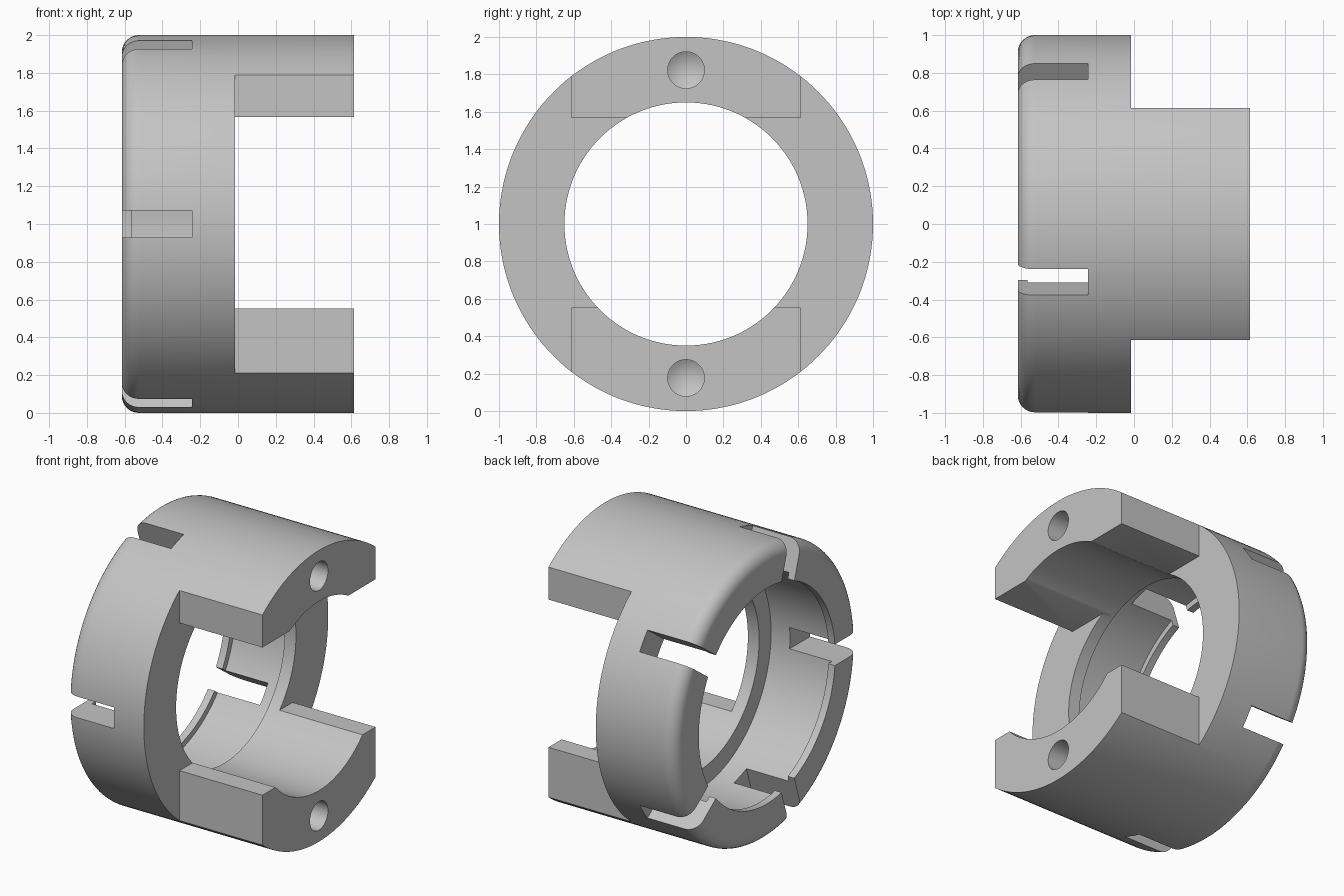
import bpy, bmesh, math
from mathutils import Matrix, Vector

if "Cube" in bpy.data.objects:
    bpy.data.objects.remove(bpy.data.objects["Cube"], do_unlink=True)

grey = bpy.data.materials.new("plain_grey")
grey.use_nodes = True
grey.diffuse_color = (0.55, 0.55, 0.55, 1)
grey.node_tree.nodes["Principled BSDF"].inputs["Base Color"].default_value = (0.55, 0.55, 0.55, 1)

END, STEP, RADIUS, BORE, FILLET = 0.615, -0.015, 1.0, 0.65, 0.09


def finish(name, bm):
    bmesh.ops.recalc_face_normals(bm, faces=bm.faces)
    mesh = bpy.data.meshes.new(name)
    bm.to_mesh(mesh)
    bm.free()
    mesh.materials.append(grey)
    obj = bpy.data.objects.new(name, mesh)
    bpy.context.collection.objects.link(obj)
    return obj


def revolve(name, profile, height, steps, closed):
    """Turn an (x, radius) profile around a line parallel to x."""
    bm = bmesh.new()
    verts = [bm.verts.new((x, 0, height + r)) for x, r in profile]
    edges = [bm.edges.new(pair) for pair in zip(verts, verts[1:])]
    if closed:
        edges.append(bm.edges.new((verts[-1], verts[0])))
    bmesh.ops.spin(bm, geom=verts + edges, cent=(0, 0, height), axis=(1, 0, 0),
                   angle=math.tau, steps=steps, use_duplicate=False)
    bmesh.ops.remove_doubles(bm, verts=bm.verts, dist=1e-4)
    return finish(name, bm)


def prism(name, outline, x0, x1):
    """Extrude a (y, z) outline along x."""
    bm = bmesh.new()
    face = bm.faces.new([bm.verts.new((x0, y, z)) for y, z in outline])
    new = bmesh.ops.extrude_face_region(bm, geom=[face])["geom"]
    bmesh.ops.translate(bm, vec=(x1 - x0, 0, 0),
                        verts=[v for v in new if isinstance(v, bmesh.types.BMVert)])
    return finish(name, bm)


def cut(target, cutter):
    mod = target.modifiers.new("cut", "BOOLEAN")
    mod.operation = "DIFFERENCE"
    mod.solver = "EXACT"
    mod.object = cutter
    bpy.context.view_layer.objects.active = target
    bpy.ops.object.modifier_apply(modifier=mod.name)
    bpy.data.objects.remove(cutter, do_unlink=True)


# Ring body: rounded rim, retaining lip, wide socket, narrower bore
rim = [(-END + FILLET * (1 - math.cos(a)), RADIUS - FILLET * (1 - math.sin(a)))
       for a in (math.radians(90 * i / 8) for i in range(9))]
inside = [(END, RADIUS), (END, BORE), (-0.1, BORE), (-0.1, 0.78),
          (-0.565, 0.78), (-0.565, 0.74), (-END, 0.74)]
body = revolve("coupling_ring", rim + inside, 1, 144, True)

# Side openings that leave an upper and a lower jaw
w, low, high, far = 0.613, 0.553, 1.567, 3
jaw_gap = [(-far, -far), (-w, -far), (-w, low), (w, low), (w, -far), (far, -far),
           (far, far), (w, far), (w, high), (-w, high), (-w, far), (-far, far)]
cut(body, prism("jaw_gap_cutter", jaw_gap, STEP, 1))

# Five radial slots through the rim
half = 0.0725
for i in range(5):
    slot = prism("slot_cutter", [(-1.3, -half), (-0.4, -half), (-0.4, half), (-1.3, half)],
                 -1, -0.243)
    turn = Matrix.Rotation(math.tau * i / 5, 4, "X")
    slot.data.transform(Matrix.Translation(Vector((0, 0, 1))) @ turn)
    cut(body, slot)

# Blind drilled hole with a conical bottom in each jaw
drill = [(0.8, 0), (0.8, 0.098), (0.15, 0.098), (0.09, 0)]
for height in (0.177, 1.823):
    cut(body, revolve("drill_cutter", drill, height, 40, False))

# Smooth curved faces, crisp edges
bpy.ops.object.select_all(action="DESELECT")
body.select_set(True)
bpy.context.view_layer.objects.active = body
bpy.ops.object.shade_smooth_by_angle(angle=math.radians(30))
